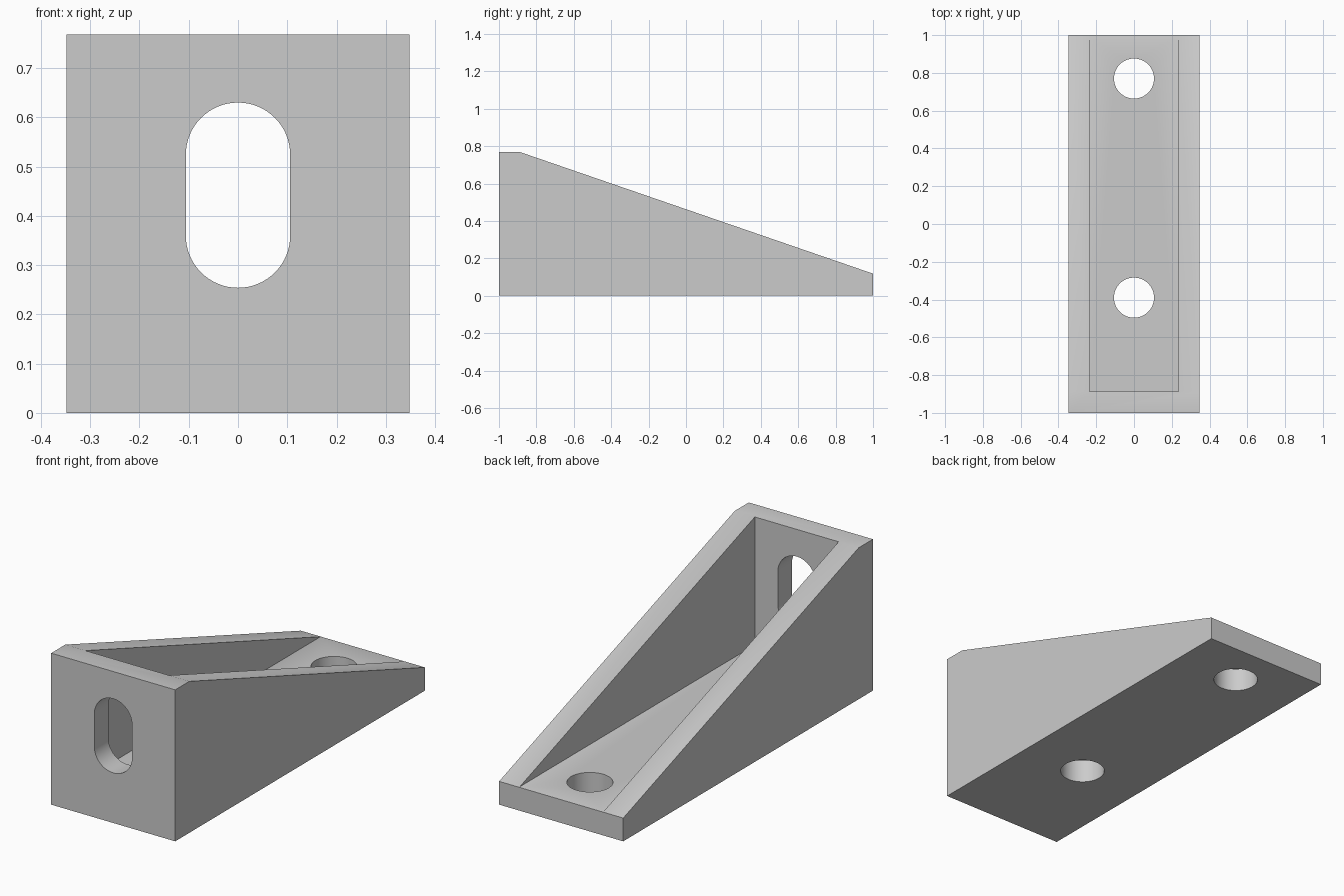
import bpy
import bmesh
import math
from mathutils import Matrix, Vector

if "Cube" in bpy.data.objects:
    bpy.data.objects.remove(bpy.data.objects["Cube"], do_unlink=True)

HALF_W, HEIGHT, LIP = 0.348, 0.768, 0.118
WALL, FLOOR = 0.113, 0.119
HOLE_R = 0.106

grey = bpy.data.materials.new("light grey")
grey.use_nodes = True
colour = (0.6, 0.6, 0.6, 1)
grey.diffuse_color = colour
grey.node_tree.nodes["Principled BSDF"].inputs["Base Color"].default_value = colour


def prism(name, outline, start, depth):
    """Extrude a closed outline, given as 3D points, along the depth vector."""
    bm = bmesh.new()
    face = bm.faces.new([bm.verts.new(Vector(p) + Vector(start)) for p in outline])
    new = bmesh.ops.extrude_face_region(bm, geom=[face])["geom"]
    bmesh.ops.translate(bm, vec=depth, verts=[v for v in new if isinstance(v, bmesh.types.BMVert)])
    bmesh.ops.recalc_face_normals(bm, faces=bm.faces)
    mesh = bpy.data.meshes.new(name)
    bm.to_mesh(mesh)
    bm.free()
    obj = bpy.data.objects.new(name, mesh)
    bpy.context.collection.objects.link(obj)
    mesh.materials.append(grey)
    return obj


def slot_outline(radius, half_straight, steps=32):
    """Round outline, stretched along its second axis by a straight part."""
    pts = []
    for end in (1, -1):
        for i in range(steps + 1):
            if half_straight == 0 and i == steps:
                continue
            a = math.pi * i / steps
            pts.append((end * radius * math.cos(a), end * (radius * math.sin(a) + half_straight)))
    return pts


# Wedge-shaped body with a flat top over the front wall
side = [(-1, 0), (1, 0), (1, LIP), (WALL - 1, HEIGHT), (-1, HEIGHT)]
bracket = prism("angle_bracket", [(0, y, z) for y, z in side], (-HALF_W, 0, 0), (2 * HALF_W, 0, 0))

# Open pocket between the two side gussets
inner = HALF_W - WALL
pocket = [(-inner, WALL - 1, 0), (inner, WALL - 1, 0), (inner, 1.2, 0), (-inner, 1.2, 0)]
cutters = [prism("pocket_cutter", pocket, (0, 0, FLOOR), (0, 0, 1))]

# Two round bolt holes in the base
for y in (-0.39, 0.77):
    ring = [(px, py, 0) for px, py in slot_outline(HOLE_R, 0)]
    cutters.append(prism("bolt_hole_cutter", ring, (0, y, -0.1), (0, 0, 0.3)))

# Upright slot in the front wall
slot = [(px, 0, pz) for px, pz in slot_outline(HOLE_R, 0.082)]
cutters.append(prism("slot_cutter", slot, (0, -1.1, 0.442), (0, 0.3, 0)))

for cutter in cutters:
    cutter.hide_render = True
    mod = bracket.modifiers.new(cutter.name, "BOOLEAN")
    mod.object = cutter
    mod.operation = "DIFFERENCE"
    mod.solver = "EXACT"

# Bake the cuts and drop the cutters
bpy.context.view_layer.update()
graph = bpy.context.evaluated_depsgraph_get()
cut_mesh = bpy.data.meshes.new_from_object(bracket.evaluated_get(graph))
bracket.modifiers.clear()
bracket.data = cut_mesh
for cutter in cutters:
    bpy.data.objects.remove(cutter, do_unlink=True)

bpy.ops.object.select_all(action="DESELECT")
bracket.select_set(True)
bpy.context.view_layer.objects.active = bracket
bpy.ops.object.shade_smooth_by_angle(angle=math.radians(30))
